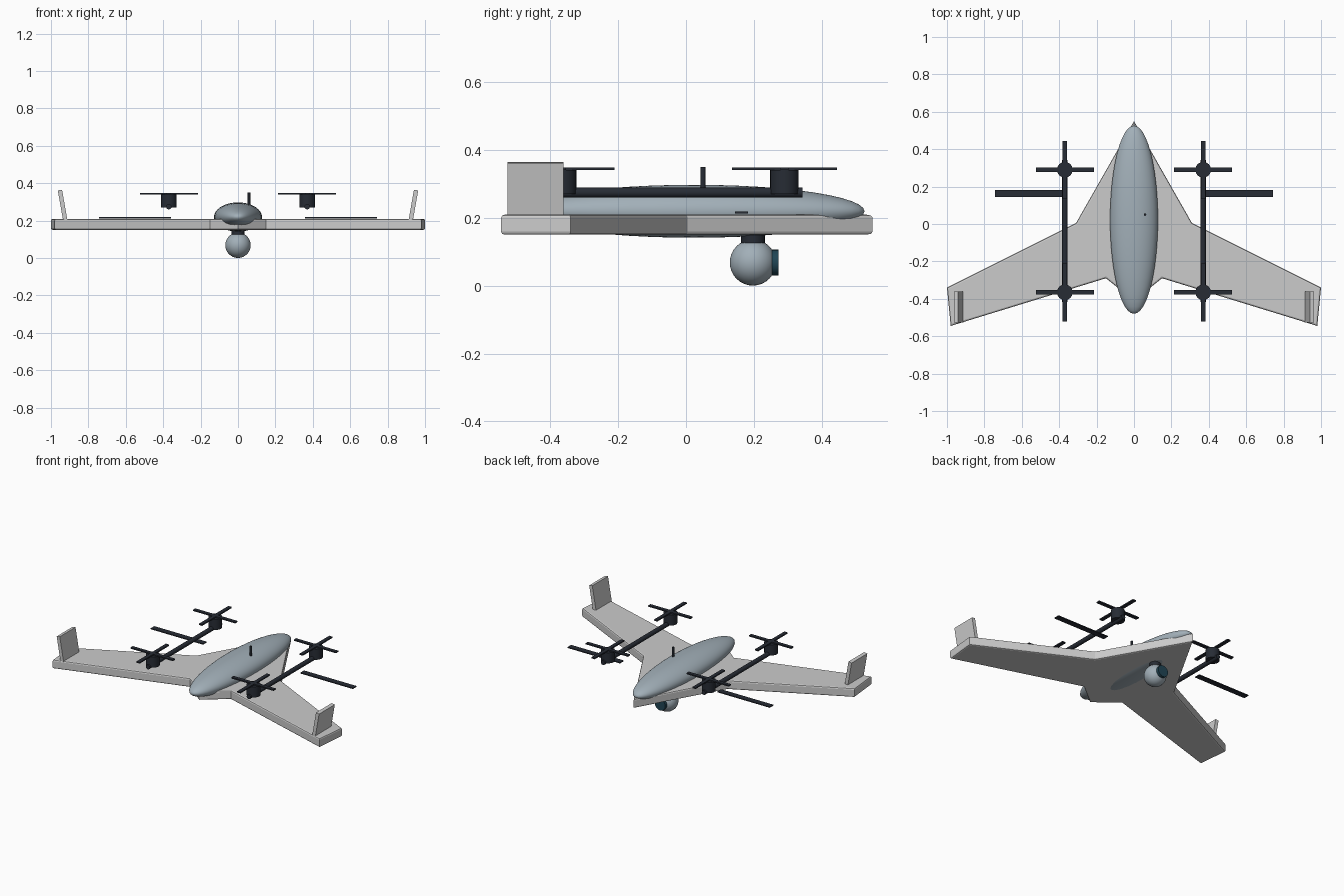
import bpy, bmesh, math
from mathutils import Matrix

if "Cube" in bpy.data.objects:
    bpy.data.objects.remove(bpy.data.objects["Cube"])


def material(name, rgb):
    m = bpy.data.materials.new(name)
    m.diffuse_color = (*rgb, 1)
    m.use_nodes = True
    m.node_tree.nodes["Principled BSDF"].inputs["Base Color"].default_value = m.diffuse_color
    return m


WING = material("wing_grey", (0.55, 0.58, 0.57))
BODY = material("body_blue_grey", (0.36, 0.43, 0.48))
DARK = material("dark_carbon", (0.02, 0.025, 0.035))
GLASS = material("lens_blue", (0.015, 0.06, 0.09))


def finish(name, bm, mat, smooth=True):
    bmesh.ops.recalc_face_normals(bm, faces=bm.faces)
    me = bpy.data.meshes.new(name)
    bm.to_mesh(me)
    bm.free()
    me.materials.append(mat)
    ob = bpy.data.objects.new(name, me)
    bpy.context.collection.objects.link(ob)
    if smooth:
        bpy.context.view_layer.objects.active = ob
        ob.select_set(True)
        bpy.ops.object.shade_smooth_by_angle(angle=math.radians(35))
        ob.select_set(False)
    return ob


def box(name, loc, size, mat, tilt=0):
    bm = bmesh.new()
    m = Matrix.Translation(loc) @ Matrix.Rotation(tilt, 4, 'Y') @ Matrix.Diagonal((*size, 1))
    bmesh.ops.create_cube(bm, size=1, matrix=m)
    return finish(name, bm, mat, False)


def cylinder(name, loc, radius, depth, mat, along_y=False, sides=24):
    bm = bmesh.new()
    m = Matrix.Translation(loc) @ Matrix.Rotation(math.pi / 2 if along_y else 0, 4, 'X')
    bmesh.ops.create_cone(bm, cap_ends=True, segments=sides, radius1=radius,
                          radius2=radius, depth=depth, matrix=m)
    return finish(name, bm, mat)


def ellipsoid(name, loc, radii, mat, segs=48, rings=24):
    # poles lie along y
    bm = bmesh.new()
    bmesh.ops.create_uvsphere(bm, u_segments=segs, v_segments=rings, radius=1)
    m = (Matrix.Translation(loc) @ Matrix.Diagonal((*radii, 1))
         @ Matrix.Rotation(math.pi / 2, 4, 'X'))
    bmesh.ops.transform(bm, matrix=m, verts=bm.verts)
    return finish(name, bm, mat)


# blended wing: half outline mirrored, extruded, rims rounded
half = [(0, 0.55), (0.31, 0.005), (1.0, -0.34), (0.98, -0.545), (0.15, -0.29), (0, -0.41)]
outline = half + [(-x, y) for x, y in half[-2:0:-1]]
bm = bmesh.new()
face = bm.faces.new([bm.verts.new((x, y, 0.15)) for x, y in outline])
ext = bmesh.ops.extrude_face_region(bm, geom=[face], use_keep_orig=True)
bmesh.ops.translate(bm, vec=(0, 0, 0.059),
                    verts=[g for g in ext["geom"] if isinstance(g, bmesh.types.BMVert)])
rims = [e for e in bm.edges if abs(e.verts[0].co.z - e.verts[1].co.z) < 1e-5]
bmesh.ops.bevel(bm, geom=rims, offset=0.009, segments=2, profile=0.5, affect='EDGES')
finish("wing", bm, WING, False)

# fuselage and antenna
ellipsoid("fuselage", (0, 0.023, 0.219), (0.128, 0.503, 0.078), BODY)
cylinder("antenna", (0.059, 0.05, 0.3), 0.007, 0.1, DARK, sides=12)

# camera gimbal under the nose
cylinder("gimbal_mount", (0, 0.197, 0.145), 0.035, 0.04, DARK)
ellipsoid("gimbal_ball", (0, 0.197, 0.068), (0.068, 0.068, 0.068), BODY, 32, 16)
cylinder("gimbal_lens", (0, 0.25, 0.068), 0.038, 0.044, GLASS, along_y=True)

for side, s in (("left", -1), ("right", 1)):
    # canted wingtip fin
    box(f"winglet_{side}", (s * 0.938, -0.443, 0.283), (0.023, 0.165, 0.162), WING,
        s * math.radians(10))
    # lift boom with a motor and crossed rotor at each end
    cylinder(f"boom_{side}", (s * 0.37, -0.037, 0.274), 0.0145, 0.76, DARK, along_y=True)
    for end, y in (("nose_end", 0.29), ("tail_end", -0.365)):
        cylinder(f"motor_{side}_{end}", (s * 0.37, y, 0.305), 0.042, 0.07, DARK)
        box(f"rotor_{side}_{end}_a", (s * 0.37, y, 0.344), (0.31, 0.024, 0.008), DARK)
        box(f"rotor_{side}_{end}_b", (s * 0.37, y, 0.344), (0.024, 0.31, 0.008), DARK)
    # flat forward propeller blade
    box(f"side_blade_{side}", (s * 0.55, 0.163, 0.215), (0.385, 0.038, 0.006), DARK)
